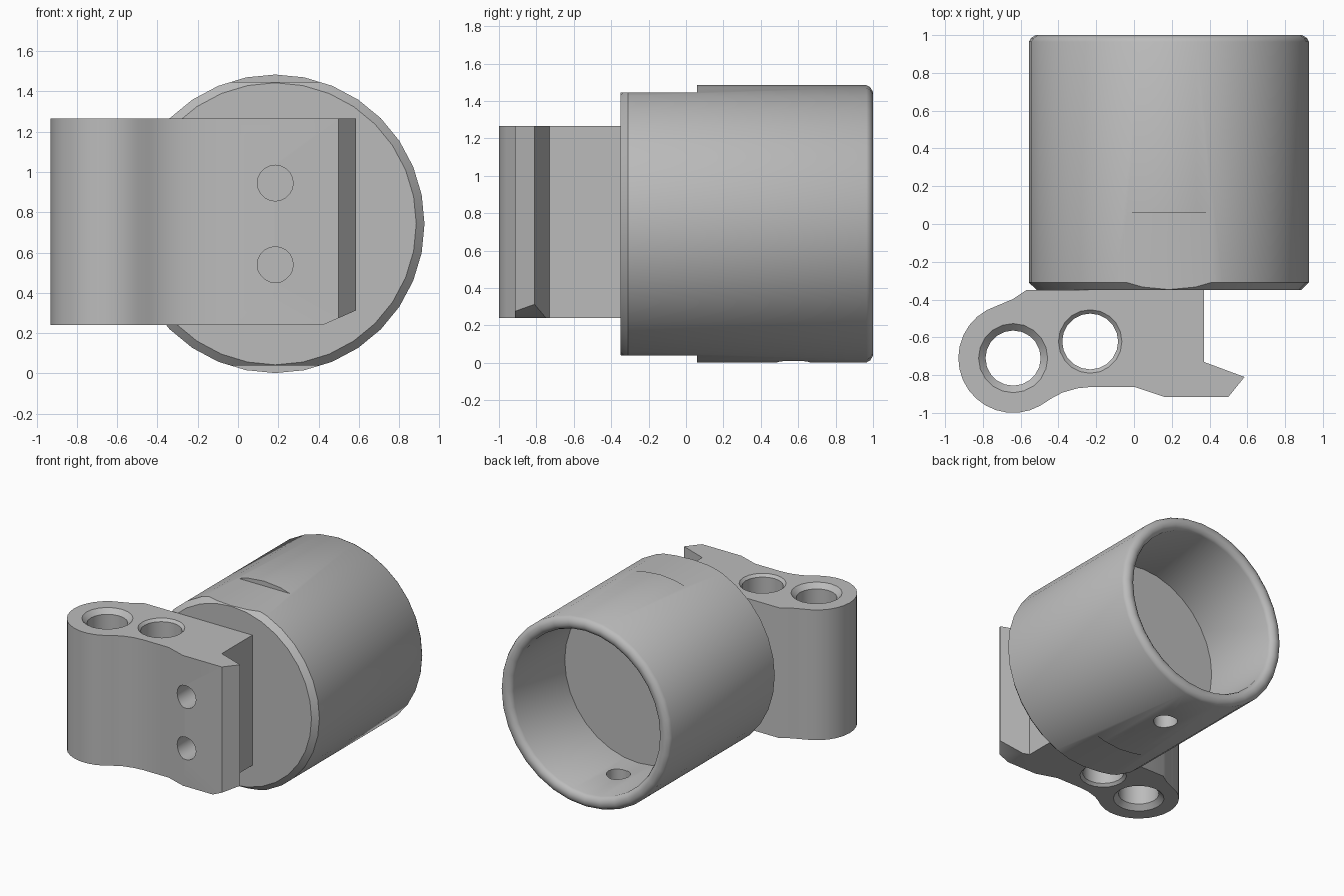
import bpy, bmesh, math
from mathutils import Matrix, Vector

cube = bpy.data.objects.get("Cube")
if cube:
    bpy.data.objects.remove(cube, do_unlink=True)

grey = bpy.data.materials.new("plain grey")
grey.use_nodes = True
tone = (0.5, 0.5, 0.5, 1)
grey.diffuse_color = tone
grey.node_tree.nodes["Principled BSDF"].inputs["Base Color"].default_value = tone


def finish(name, bm):
    """Turn a bmesh into a named object."""
    bmesh.ops.recalc_face_normals(bm, faces=bm.faces)
    mesh = bpy.data.meshes.new(name)
    bm.to_mesh(mesh)
    bm.free()
    mesh.materials.append(grey)
    obj = bpy.data.objects.new(name, mesh)
    bpy.context.collection.objects.link(obj)
    return obj


def lathe(name, profile, sides, matrix):
    """Closed solid of revolution about local z from (radius, height) pairs."""
    bm = bmesh.new()
    rings = []
    for r, h in profile:
        rings.append([bm.verts.new((r * math.cos(math.tau * i / sides),
                                    r * math.sin(math.tau * i / sides), h))
                      for i in range(sides)])
    for a, b in zip(rings, rings[1:]):
        for i in range(sides):
            j = (i + 1) % sides
            bm.faces.new((a[i], a[j], b[j], b[i]))
    bm.faces.new(rings[0])
    bm.faces.new(rings[-1])
    bm.transform(matrix)
    return finish(name, bm)


def prism(name, points, offset):
    """Extrude a planar outline along an offset."""
    bm = bmesh.new()
    face = bm.faces.new([bm.verts.new(p) for p in points])
    ext = bmesh.ops.extrude_face_region(bm, geom=[face])
    verts = [v for v in ext["geom"] if isinstance(v, bmesh.types.BMVert)]
    bmesh.ops.translate(bm, verts=verts, vec=Vector(offset))
    return finish(name, bm)


def cut(target, cutters):
    """Subtract each cutter, then remove it."""
    bpy.context.view_layer.objects.active = target
    for c in cutters:
        c.hide_render = True
        mod = target.modifiers.new("cut", "BOOLEAN")
        mod.operation = "DIFFERENCE"
        mod.solver = "EXACT"
        mod.object = c
        bpy.ops.object.modifier_apply(modifier=mod.name)
        bpy.data.objects.remove(c, do_unlink=True)


def smooth(obj):
    bpy.ops.object.select_all(action="DESELECT")
    obj.select_set(True)
    bpy.context.view_layer.objects.active = obj
    bpy.ops.object.shade_smooth_by_angle(angle=math.radians(35))


CX, CZ, R = 0.185, 0.743, 0.741
to_y = Matrix.Rotation(-math.pi / 2, 4, "X")

# Hollow cup lying along y, open at the back, with a rounded rim
cup = lathe("cup", [(0.70, -0.35), (R, -0.31), (R, 0.965), (0.73, 0.985),
                    (0.705, 1.0), (0.675, 1.0), (0.65, 0.985), (0.64, 0.965),
                    (0.64, 0.33)], 32, Matrix.Translation((CX, 0, CZ)) @ to_y)

# Flats above and below the front end, and a drain hole underneath
cutters = []
for s in (1, -1):
    z = CZ + s * 0.703
    cutters.append(prism("flat_cutter", [(CX - 0.5, -0.5, z), (CX + 0.5, -0.5, z),
                                         (CX + 0.5, 0.06, z), (CX - 0.5, 0.06, z)],
                         (0, 0, s * 0.2)))
cutters.append(lathe("drain_cutter", [(0.087, -0.2), (0.087, 0.4)], 20,
                     Matrix.Translation((CX, 0.575, 0))))
cut(cup, cutters)
smooth(cup)

# Bracket outline: round lug, waist, and hooked end
LUG, LUG_R, Z0, Z1 = (-0.64, -0.71), 0.29, 0.24, 1.265
outline = [(-0.44, -0.925), (-0.38, -0.893), (-0.30, -0.87), (-0.22, -0.862),
           (0, -0.862), (0.16, -0.915), (0.5, -0.915), (0.585, -0.81),
           (0.37, -0.73), (0.37, -0.35), (-0.57, -0.35), (-0.64, -0.397)]
for i in range(17):
    a = math.radians(107 + 193 * i / 16)
    outline.append((LUG[0] + LUG_R * math.cos(a), LUG[1] + LUG_R * math.sin(a)))
bracket = prism("bracket", [(x, y, Z0) for x, y in outline], (0, 0, Z1 - Z0))

# Two upright countersunk bores
cutters = []
for x, y, r, sink in ((*LUG, 0.146, 0.037), (-0.232, -0.622, 0.148, 0.02)):
    cutters.append(lathe("bore_cutter", [
        (r + 2 * sink, Z0 - sink), (r, Z0 + sink), (r, Z1 - sink),
        (r + 2 * sink, Z1 + sink)], 20, Matrix.Translation((x, y, 0))))

# Two screw holes from the front, reaching the cup
for z in (0.54, 0.945):
    cutters.append(lathe("screw_cutter", [(0.089, -1.1), (0.089, -0.3)], 20,
                         Matrix.Translation((CX, 0, z)) @ to_y))

# Sloped underside of the hook
cutters.append(prism("slope_cutter", [(0.42, -1.1, Z0), (0.75, -1.1, Z0 + 0.145),
                                      (0.75, -1.1, 0.1), (0.42, -1.1, 0.1)],
                     (0, 0.6, 0)))
cut(bracket, cutters)
smooth(bracket)
